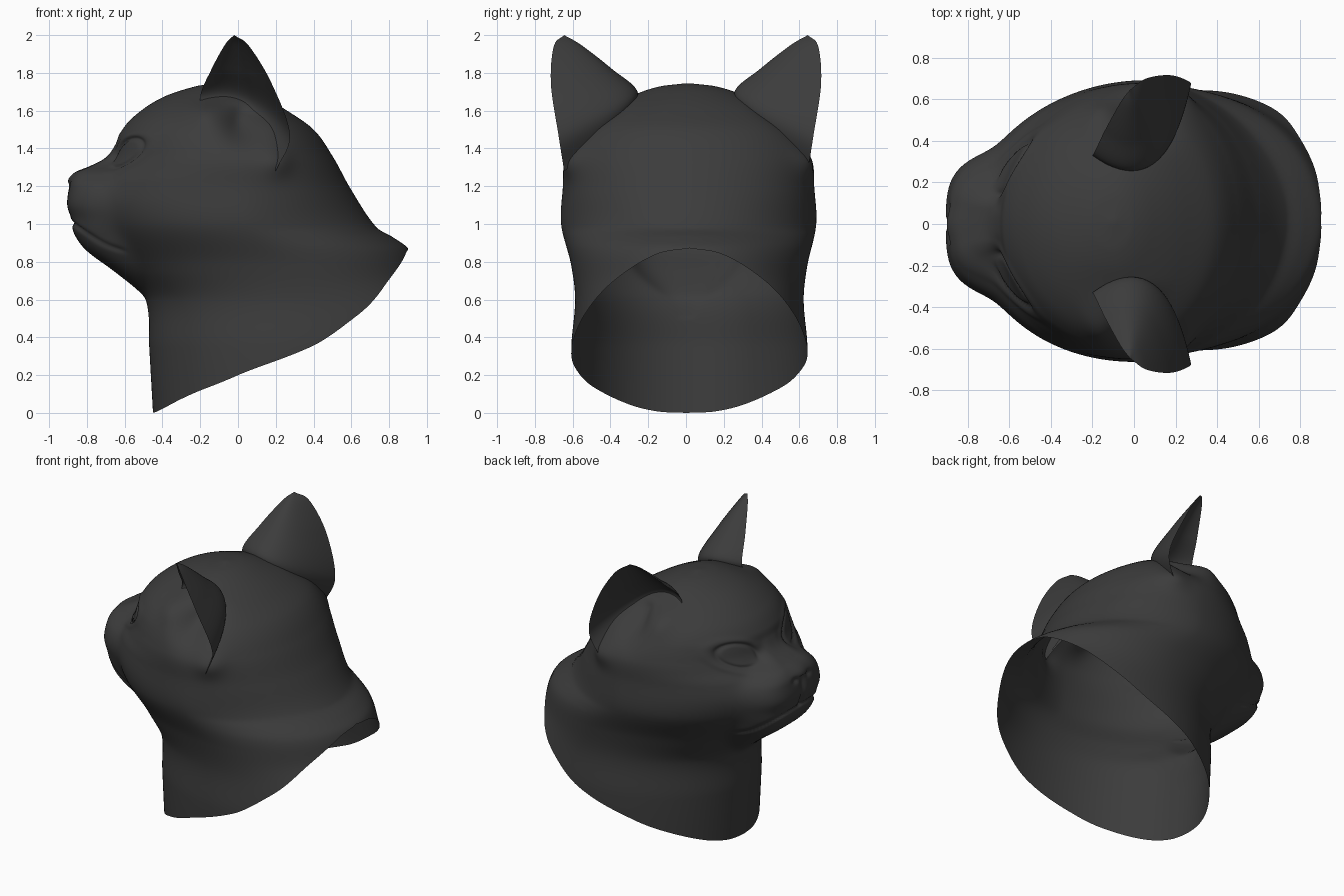
import bpy, bmesh, math
from mathutils import Vector

if "Cube" in bpy.data.objects:
    bpy.data.objects.remove(bpy.data.objects["Cube"])

fur = bpy.data.materials.new("charcoal")
fur.diffuse_color = (0.045, 0.045, 0.045, 1)
fur.use_nodes = True
fur.node_tree.nodes["Principled BSDF"].inputs["Base Color"].default_value = fur.diffuse_color


def curve(*pts):
    """Smooth interpolation through (key, value) pairs."""
    n = len(pts)
    sl = []
    for i in range(n):
        a, b = pts[max(i - 1, 0)], pts[min(i + 1, n - 1)]
        sl.append((b[1] - a[1]) / (b[0] - a[0]))

    def f(k):
        if k <= pts[0][0]:
            return pts[0][1]
        for i in range(n - 1):
            if k <= pts[i + 1][0]:
                (x0, y0), (x1, y1) = pts[i], pts[i + 1]
                h = x1 - x0
                t = (k - x0) / h
                return (y0 * (1 + 2 * t) * (1 - t) ** 2 + sl[i] * h * t * (1 - t) ** 2
                        + y1 * t * t * (3 - 2 * t) + sl[i + 1] * h * t * t * (t - 1))
        return pts[-1][1]
    return f


def finish(bm, name):
    bmesh.ops.recalc_face_normals(bm, faces=bm.faces)
    me = bpy.data.meshes.new(name)
    bm.to_mesh(me)
    bm.free()
    me.materials.append(fur)
    ob = bpy.data.objects.new(name, me)
    bpy.context.collection.objects.link(ob)
    for p in me.polygons:
        p.use_smooth = True
    return ob


# Horizontal slice outlines of skull and neck, by height
front = curve((0, -.45), (.35, -.47), (.6, -.485), (.75, -.59), (.95, -.735), (1.1, -.79),
              (1.22, -.765), (1.3, -.70), (1.36, -.664), (1.42, -.645), (1.48, -.625), (1.57, -.55),
              (1.67, -.4), (1.73, -.22), (1.745, -.11))
back = curve((0, 1.15), (.35, 1.15), (.52, 1.12), (.7, .97), (.87, .9), (.93, .82), (.98, .735),
             (1.18, .6), (1.36, .5), (1.5, .4), (1.6, .26), (1.68, .12), (1.73, 0), (1.745, -.09))
width = curve((0, .62), (.35, .625), (.6, .605), (.78, .625), (1.0, .675), (1.2, .665), (1.35, .655),
              (1.5, .585), (1.6, .47), (1.69, .27), (1.73, .14), (1.745, .01))
centre = curve((0, .3), (.5, .3), (.8, .2), (1.0, .04), (1.4, 0), (1.6, -.05), (1.745, -.1))
# Muzzle, chin and nose bridge
muz_front = curve((.5, -.45), (.6, -.47), (.65, -.52), (.75, -.65), (.86, -.8), (.95, -.865),
                  (1.03, -.88), (1.1, -.9), (1.18, -.893), (1.24, -.88), (1.28, -.84), (1.30, -.79),
                  (1.35, -.69), (1.42, -.61), (1.5, -.5))
muz_width = curve((.5, .05), (.6, .1), (.75, .25), (.86, .31), (.95, .33), (1.1, .355), (1.2, .33),
                  (1.28, .24), (1.35, .14), (1.42, .09), (1.5, .04))
# Height of the open neck rim, by angle from the front
rim = curve((0, 0), (25, .008), (50, .045), (84, .137), (100, .2), (128, .35), (143, .52), (156, .7),
            (170, .84), (180, .872))
mouth = curve((-.9, 1.02), (-.8, .95), (-.7, .89), (-.6, .855))
CX, MX, TOP = -.1, -.35, 1.744


def gauss(v, s):
    return math.exp(-(v / s) ** 2)


def detail(x, y, z):
    """Outward offset for eyes, mouth, nose, lip crease and ear roots."""
    o = 0
    if x < -.35 and 1.15 < z < 1.6:
        a, b = y - .27, z - 1.375
        u, v = a * .96 + b * .28, b * .96 - a * .28
        d = math.hypot(u / .13, v / .072)
        o += -.014 * gauss(d - 1, .12) + .006 * gauss(d - 1.4, .22)
    if x < -.58 and z < 1.2:
        fade = min(1, (-.58 - x) / .06)
        o -= .014 * fade * gauss(z - mouth(x), .011)
    if x < -.75:
        if 1.0 < z < 1.22:
            o -= .015 * gauss(y, .022)
        o += .014 * gauss(math.hypot(y / 1.3, z - 1.25), .05)
        o -= .018 * gauss(math.hypot((y - .07) / 1.5, z - 1.205), .018)
    if z > 1.1 and y > .27 and x > -.5:
        k = min(1, (y - .27) / .2)
        e = -.11 * gauss(math.hypot(x - .04, (z - 1.54) * .95), .11)
        e += .03 * gauss(math.hypot(x - .2, z - 1.33), .08)
        e += .035 * gauss(math.hypot(x + .17, z - 1.6), .08)
        o += e * k * k * (3 - 2 * k)
    return o


def head_point(th, z):
    xf, xb, w, c = front(z), back(z), width(z), centre(z)
    mf, mw = muz_front(z) - MX, muz_width(z)
    has_muzzle = .5 < z < 1.5
    dx, dy = -math.cos(th), math.sin(th)
    nape = 2 - .3 * gauss(z - 1.0, .14)

    def inside(r):
        x, y = CX + dx * r, dy * r
        s = x - c
        if s < 0:
            fs = math.hypot(s / (c - xf), y / w)
        else:
            fs = ((s / (xb - c)) ** nape + (y / w) ** 2) ** .5
        if not has_muzzle or x > MX:
            return fs < 1
        fm = (abs((x - MX) / mf) ** 3.5 + (y / mw) ** 3.5) ** (1 / 3.5)
        return max(fs, .05) ** -16 + max(fm, .05) ** -16 > 1
    lo, hi = 0, 1.6
    for _ in range(17):
        m = (lo + hi) / 2
        if inside(m):
            lo = m
        else:
            hi = m
    r = lo + detail(CX + dx * lo, dy * lo, z)
    return CX + dx * r, dy * r


# Head, muzzle and open neck as one shell
N, R = 120, 190
bm = bmesh.new()
cols = {}
for j in range(N + 1):
    th = math.pi * (j / N) ** 1.2
    z0 = rim(math.degrees(th))
    pts = []
    for i in range(R + 1):
        z = z0 + (TOP - z0) * (1 - (1 - i / R) ** 1.5)
        x, y = head_point(th, z)
        pts.append((x, max(y, 0), z))
    for side in ((1,) if j in (0, N) else (1, -1)):
        col = []
        for x, y, z in pts:
            k = min(1, max(0, (x + .6) / .9))
            col.append(bm.verts.new((x, side * y + .018 * k * k * (3 - 2 * k), z)))
        cols[side * j] = col
order = [cols[j] for j in range(-N + 1, N + 1)]
pole = bm.verts.new((CX, .01, 1.745))
for a, b in zip(order, order[1:] + order[:1]):
    for i in range(R):
        bm.faces.new((a[i], b[i], b[i + 1], a[i + 1]))
    bm.faces.new((a[R], b[R], pole))
finish(bm, "head_and_neck")


# Ears: cupped leaves between a front edge, a back ridge and an outer edge
def path(pts):
    axes = [curve(*[(i, p[a]) for i, p in enumerate(pts)]) for a in range(3)]
    return lambda t: Vector([f(t) for f in axes])


tip = (-.02, .645, 2.0)
edge_front = path([(-.17, .46, 1.52), (-.2, .33, 1.67), (-.14, .45, 1.82), (-.065, .585, 1.955), tip])
ridge = path([(.1, .35, 1.53), (.09, .29, 1.67), (.05, .42, 1.81), (.005, .56, 1.94), tip])
edge_outer = path([(.2, .645, 1.28), (.275, .675, 1.47), (.18, .715, 1.74), (.06, .7, 1.94), tip])


def ear(side, name):
    bm = bmesh.new()
    rows, S = 40, 20
    grid = []
    for i in range(rows + 1):
        t = 4 * i / rows
        a, p, b = edge_front(t), ridge(t), edge_outer(t)
        mid = (a + b) / 2
        ring = []
        for depth, rng in ((1, range(S + 1)), (.75, range(S - 1, 0, -1))):
            ctrl = 2 * (mid + (p - mid) * depth) - mid
            for k in rng:
                s = k / S
                v = a * (1 - s) ** 2 + ctrl * 2 * s * (1 - s) + b * s * s
                ring.append(bm.verts.new((v.x, v.y * side, v.z)))
        grid.append(ring)
    n = len(grid[0])
    for r0, r1 in zip(grid, grid[1:]):
        for k in range(n):
            m = (k + 1) % n
            bm.faces.new((r0[k], r0[m], r1[m], r1[k]))
    bmesh.ops.remove_doubles(bm, verts=bm.verts, dist=1e-4)
    ob = finish(bm, name)
    bpy.ops.object.select_all(action='DESELECT')
    ob.select_set(True)
    bpy.context.view_layer.objects.active = ob
    bpy.ops.object.shade_smooth_by_angle(angle=math.radians(50))


ear(1, "right_ear")
ear(-1, "left_ear")
